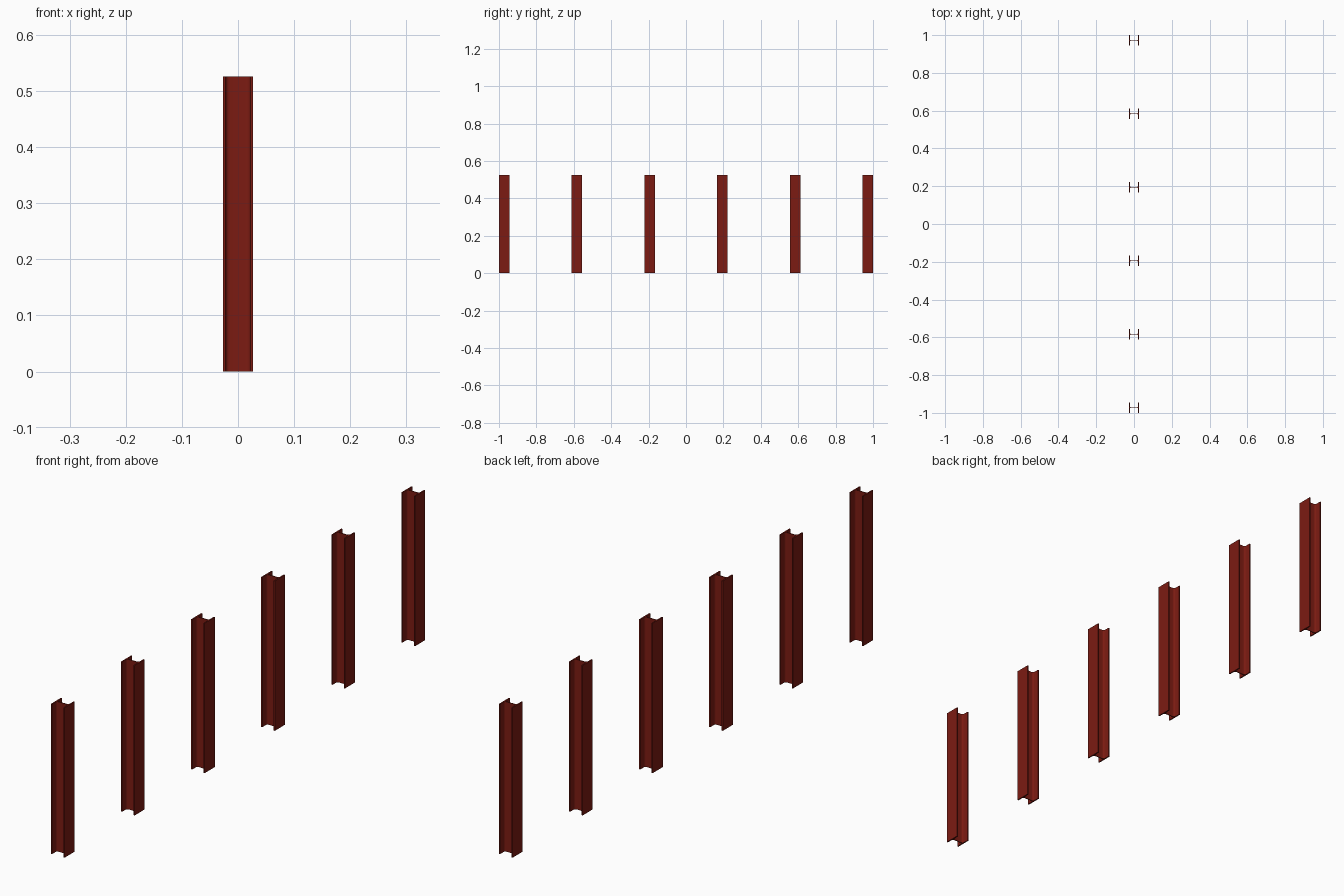
import bpy, bmesh
from math import sin, cos, pi

if "Cube" in bpy.data.objects:
    bpy.data.objects.remove(bpy.data.objects["Cube"])

HEIGHT = 0.526
HX, HY = 0.0264, 0.028      # half depth (across flanges), half flange width
FLANGE, WEB, R = 0.0045, 0.0028, 0.0067
COUNT, Y_END, SEG = 6, 0.972, 4

mat = bpy.data.materials.new("dark_red_paint")
mat.diffuse_color = (0.2, 0.011, 0.006, 1)
mat.use_nodes = True
mat.node_tree.nodes["Principled BSDF"].inputs["Base Color"].default_value = mat.diffuse_color


def quarter():
    """One quadrant of the rolled H section, from flange face round to the web."""
    xi, w = HX - FLANGE, WEB / 2
    pts = [(HX, HY), (xi, HY)]
    for i in range(SEG + 1):
        a = i / SEG * pi / 2
        pts.append((xi - R + R * cos(a), w + R - R * sin(a)))
    return pts


# Full H outline by mirroring the quadrant
q = quarter()
half = q + [(-x, y) for x, y in reversed(q)]
outline = half + [(x, -y) for x, y in reversed(half)]

# Extruded beam
bm = bmesh.new()
base = bm.faces.new([bm.verts.new((x, y, 0)) for x, y in outline])
top = bmesh.ops.extrude_face_region(bm, geom=[base], use_keep_orig=True)
bmesh.ops.translate(bm, vec=(0, 0, HEIGHT),
                    verts=[v for v in top["geom"] if isinstance(v, bmesh.types.BMVert)])
bmesh.ops.recalc_face_normals(bm, faces=bm.faces)
mesh = bpy.data.meshes.new("steel_post")
bm.to_mesh(mesh)
bm.free()
mesh.materials.append(mat)

# Row of posts sharing the mesh
for i in range(COUNT):
    post = bpy.data.objects.new(f"steel_post_{i + 1}", mesh)
    post.location.y = -Y_END + 2 * Y_END * i / (COUNT - 1)
    bpy.context.collection.objects.link(post)

# Smooth fillets, sharp edges elsewhere
bpy.context.view_layer.objects.active = post
post.select_set(True)
bpy.ops.object.shade_smooth_by_angle()
